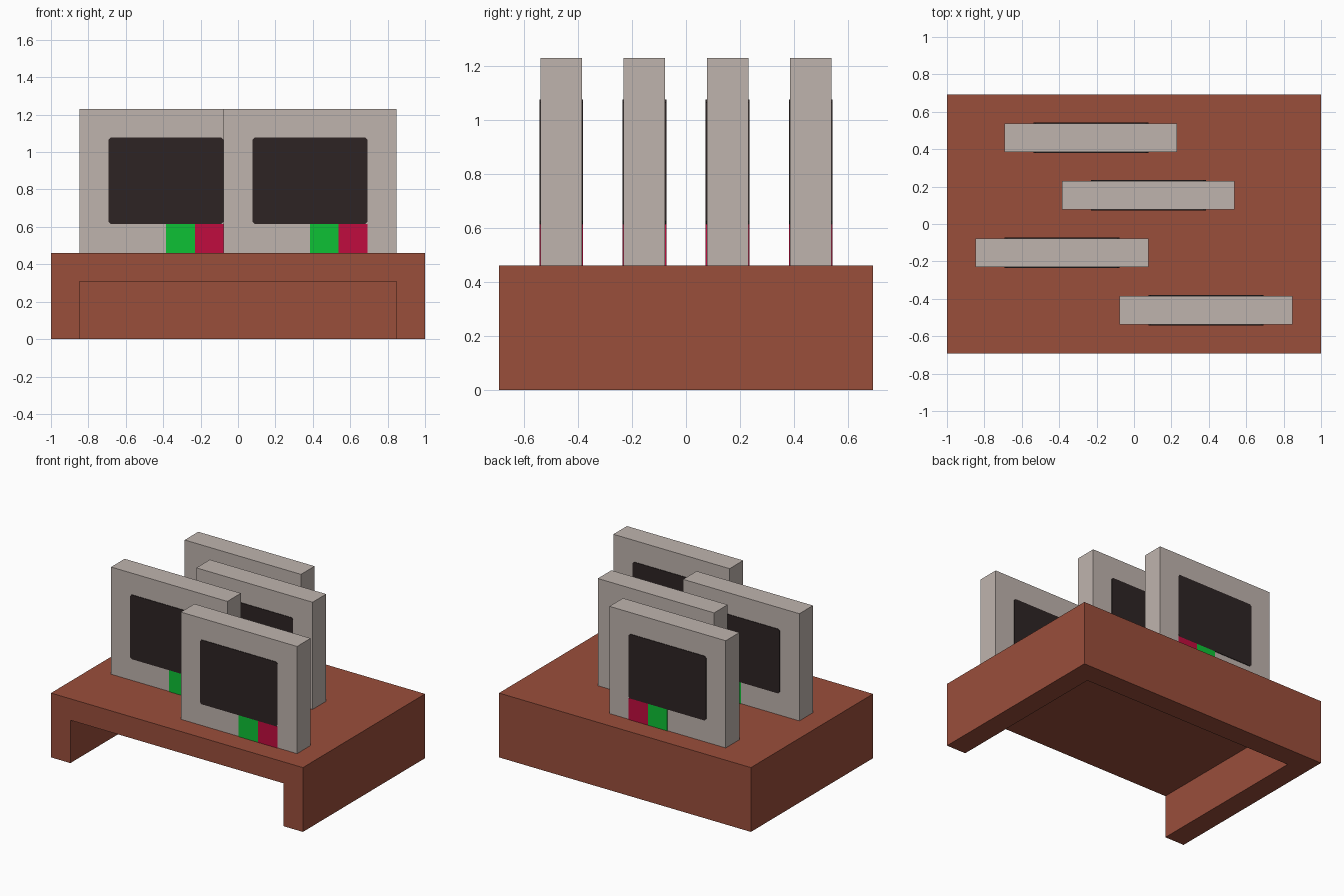
import bpy, bmesh
from mathutils import Vector

if "Cube" in bpy.data.objects:
    bpy.data.objects.remove(bpy.data.objects["Cube"], do_unlink=True)

U = 1 / 13            # module: the table is 26 x 18 x 6 modules
PLATE = 0.004         # thickness of the painted plates


def material(name, rgb):
    lin = [((c / 255 + 0.055) / 1.055) ** 2.4 if c > 10 else c / 255 / 12.92 for c in rgb]
    m = bpy.data.materials.new(name)
    m.use_nodes = True
    m.diffuse_color = (*lin, 1)
    bsdf = m.node_tree.nodes["Principled BSDF"]
    bsdf.inputs["Base Color"].default_value = (*lin, 1)
    bsdf.inputs["Roughness"].default_value = 0.9
    return m


BROWN = material("brown_wood", (154, 78, 59))
GREY = material("warm_grey", (191, 180, 174))
DARK = material("dark_panel", (45, 36, 36))
GREEN = material("green", (13, 193, 53))
RED = material("red", (192, 12, 62))


def box(name, lo, hi, mat, chamfer=0):
    """Box between two corners; chamfer cuts the corners seen from the front."""
    lo, hi = Vector(lo), Vector(hi)
    bm = bmesh.new()
    bmesh.ops.create_cube(bm, size=1)
    for v in bm.verts:
        v.co = Vector(lo[i] + (v.co[i] + 0.5) * (hi[i] - lo[i]) for i in range(3))
    if chamfer:
        edges = [e for e in bm.edges if abs(e.verts[0].co.y - e.verts[1].co.y) > 1e-5]
        bmesh.ops.bevel(bm, geom=edges, offset=chamfer, segments=1, affect='EDGES')
    me = bpy.data.meshes.new(name)
    bm.to_mesh(me)
    bm.free()
    me.materials.append(mat)
    ob = bpy.data.objects.new(name, me)
    bpy.context.collection.objects.link(ob)
    return ob


# Table: solid block, hollowed from below and open at the front
table = box("table", (-13 * U, -9 * U, 0), (13 * U, 9 * U, 6 * U), BROWN)
cutter = box("table_cutter", (-11 * U, -10 * U, -U), (11 * U, 7 * U, 4 * U), BROWN)
cutter.hide_render = True
mod = table.modifiers.new("hollow", 'BOOLEAN')
mod.operation = 'DIFFERENCE'
mod.solver = 'EXACT'
mod.object = cutter
bpy.context.view_layer.objects.active = table
bpy.ops.object.modifier_apply(modifier=mod.name)
bpy.data.objects.remove(cutter, do_unlink=True)

# Four upright cases (left edge x, front y), marked alike on front and back
for n, (x, y) in enumerate([(-1, -7), (-11, -3), (-5, 1), (-9, 5)], 1):
    box(f"case_{n}", (x * U, y * U, 6 * U), ((x + 12) * U, (y + 2) * U, 16 * U), GREY)
    for side, y0 in (("front", y * U - PLATE), ("back", (y + 2) * U)):
        for part, x0, x1, z0, z1, mat, cut in (
                ("picture", 2, 10, 8, 14, DARK, 0.012),
                ("green_label", 6, 8, 6, 8, GREEN, 0),
                ("red_label", 8, 10, 6, 8, RED, 0)):
            box(f"case_{n}_{side}_{part}", ((x + x0) * U, y0, z0 * U),
                ((x + x1) * U, y0 + PLATE, z1 * U), mat, cut)
